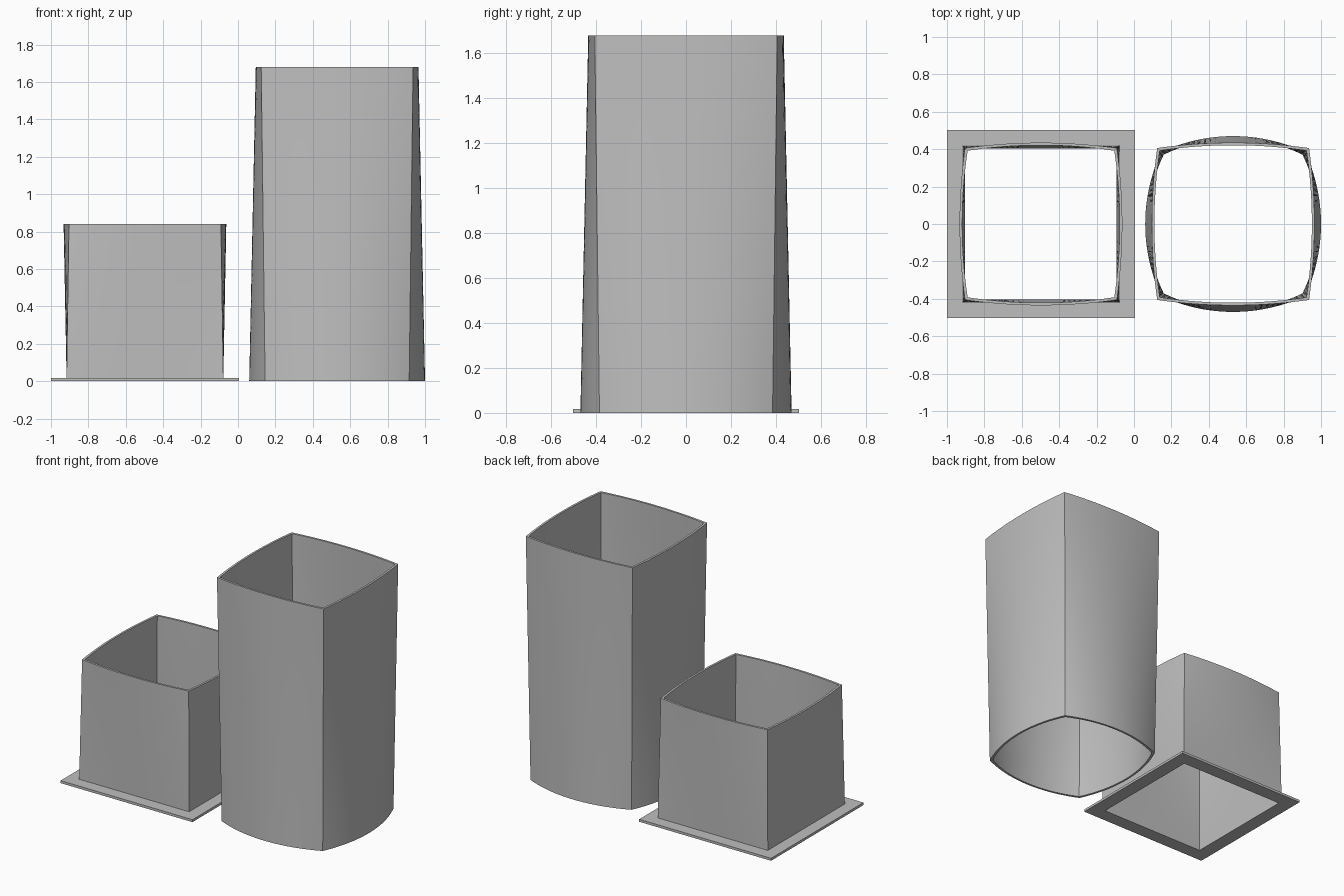
import bpy, bmesh, math

if "Cube" in bpy.data.objects:
    bpy.data.objects.remove(bpy.data.objects["Cube"])

grey = bpy.data.materials.new("plain grey")
grey.diffuse_color = (0.52, 0.52, 0.52, 1)
grey.use_nodes = True
grey.node_tree.nodes["Principled BSDF"].inputs["Base Color"].default_value = grey.diffuse_color
WALL = 0.014


def bulged_square(half, bulge, n):
    """Square outline whose sides bow outward as circular arcs."""
    side = []
    for i in range(n):
        if bulge < 1e-5:
            side.append((-half + 2 * half * i / n, -half))
        else:
            r = (half * half + bulge * bulge) / (2 * bulge)
            a = math.asin(half / r) * (2 * i / n - 1)
            side.append((r * math.sin(a), -half - bulge + r * (1 - math.cos(a))))
    pts = []
    for c, s in ((1, 0), (0, 1), (-1, 0), (0, -1)):
        pts += [(x * c - y * s, x * s + y * c) for x, y in side]
    return pts


def loft(name, cx, sections, n):
    """Skin (half, bulge, z) sections into a ring closed back on itself."""
    bm = bmesh.new()
    rings = [[bm.verts.new((cx + x, y, z)) for x, y in bulged_square(h, b, n)]
             for h, b, z in sections]
    m = 4 * n
    for k, lower in enumerate(rings):
        upper = rings[(k + 1) % len(rings)]
        for i in range(m):
            j = (i + 1) % m
            bm.faces.new((lower[i], lower[j], upper[j], upper[i]))
    bmesh.ops.recalc_face_normals(bm, faces=bm.faces)
    mesh = bpy.data.meshes.new(name)
    bm.to_mesh(mesh)
    bm.free()
    mesh.materials.append(grey)
    ob = bpy.data.objects.new(name, mesh)
    bpy.context.collection.objects.link(ob)
    bpy.ops.object.select_all(action='DESELECT')
    ob.select_set(True)
    bpy.context.view_layer.objects.active = ob
    bpy.ops.object.shade_smooth_by_angle(angle=math.radians(25))
    return ob


def tube(name, cx, bottom, top, levels=10, n=24):
    """Thin wall morphing from the bottom outline to the top outline."""
    outer = [tuple(a + (b - a) * k / levels for a, b in zip(bottom, top))
             for k in range(levels + 1)]
    inner = [(h - WALL, b, z) for h, b, z in reversed(outer)]
    return loft(name, cx, outer + inner, n)


# Tall tube: strongly rounded at the foot, nearly square at the rim
tube("tall_tube", 0.53, (0.385, 0.085, 0), (0.406, 0.029, 1.68))

# Short tube: square at the foot, gently bowed at the rim
tube("short_tube", -0.4975, (0.419, 0, 0.017), (0.406, 0.029, 0.84))

# Flat square flange around the foot of the short tube
hole = 0.419 - WALL
loft("flange", -0.4975, [(0.5025, 0, 0), (0.5025, 0, 0.017),
                         (hole, 0, 0.017), (hole, 0, 0)], 1)
